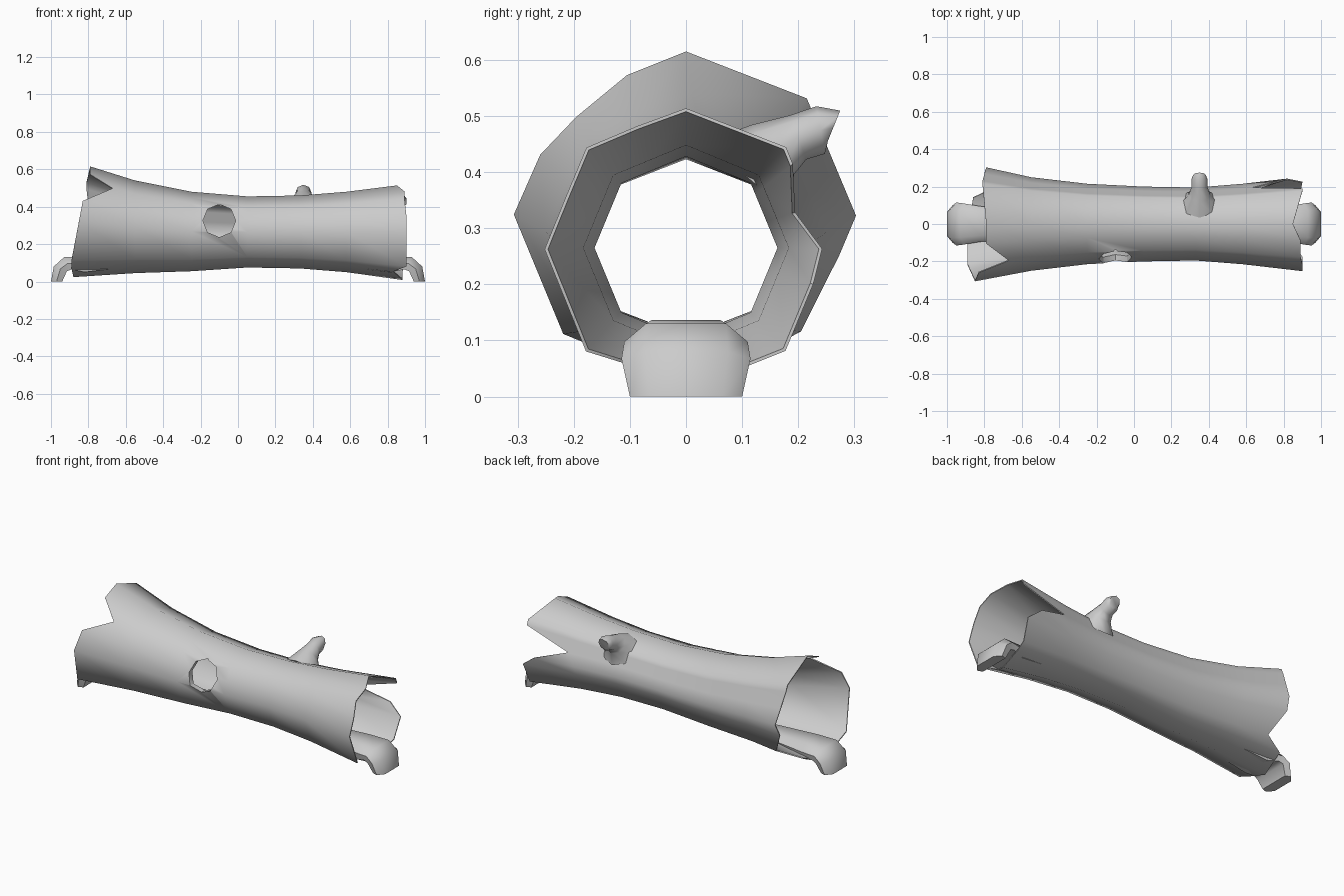
import bpy, bmesh, math
from mathutils import Vector

if "Cube" in bpy.data.objects:
    bpy.data.objects.remove(bpy.data.objects["Cube"])

# Log profile: x, top z, bottom z, half width
PROFILE = [(-0.9, .63, .022, .31), (-0.79, .615, .03, .303), (-0.55, .54, .045, .25),
           (-0.25, .48, .055, .215), (0.05, .455, .075, .2), (0.33, .46, .07, .195),
           (0.58, .48, .05, .215), (0.9, .52, .005, .252)]
# Grain lines round the log: angle, left end x, right end x (gives the broken rims)
COLUMNS = [(-90, -.88, .88), (-60, -.86, .88), (-45, -.73, .89), (-15, -.8, .9),
           (0, -.79, .82), (18, -.8, .63), (38, -.81, .9), (45, -.81, .9),
           (90, -.79, .85), (112, -.79, .89), (135, -.67, .89), (157, -.83, .9),
           (180, -.85, .9), (225, -.89, .9), (246, -.89, .83)]


def link(name, bm, angle=55):
    bmesh.ops.recalc_face_normals(bm, faces=bm.faces)
    me = bpy.data.meshes.new(name)
    bm.to_mesh(me)
    bm.free()
    ob = bpy.data.objects.new(name, me)
    bpy.context.collection.objects.link(ob)
    smooth(ob, angle)
    return ob


def smooth(ob, angle):
    bpy.ops.object.select_all(action='DESELECT')
    ob.select_set(True)
    bpy.context.view_layer.objects.active = ob
    bpy.ops.object.shade_smooth_by_angle(angle=math.radians(angle))


def bridge(bm, rings, closed=False):
    """Skin a list of vertex rings; closed joins the last ring to the first."""
    count = len(rings)
    for i in range(count if closed else count - 1):
        a, b = rings[i], rings[(i + 1) % count]
        for j in range(len(a)):
            k = (j + 1) % len(a)
            bm.faces.new((a[j], a[k], b[k], b[j]))
    if not closed:
        bm.faces.new(rings[0])
        bm.faces.new(rings[-1])


def section(x):
    for p, q in zip(PROFILE, PROFILE[1:]):
        if x <= q[0]:
            break
    t = (x - p[0]) / (q[0] - p[0])
    return [p[i] + (q[i] - p[i]) * t for i in (1, 2, 3)]


def log_point(x, deg, wall):
    top, bottom, half = section(x)
    a = math.radians(deg)
    r = math.cos(math.pi / 8) / math.cos(math.radians(deg % 45 - 22.5))
    return (x, (half - wall) * r * math.cos(a),
            (top + bottom) / 2 + ((top - bottom) / 2 - wall) * r * math.sin(a))


# Hollow trunk: outside skin out, inside skin back, joined at thin rims
bm = bmesh.new()
inner_x = [p[0] for p in PROFILE[2:-1]]
walls = [.006] + [.032] * len(inner_x) + [.006]
n = len(walls)
rings = []
for idx, inside in [(i, 0) for i in range(n)] + [(i, 1) for i in reversed(range(n))]:
    ring = []
    for deg, left, right in COLUMNS:
        x = ([left] + inner_x + [right])[idx]
        ring.append(bm.verts.new(log_point(x, deg, walls[idx] * inside)))
    rings.append(ring)
bridge(bm, rings, closed=True)
log = link("hollow_log", bm)

# Knot hole cut through the front wall
bpy.ops.mesh.primitive_cylinder_add(vertices=8, radius=.088, depth=.25,
                                    location=(-.1, -.2, .325), rotation=(math.pi / 2, 0, 0))
cutter = bpy.context.object
cutter.name = "knot_hole_cutter"
cutter.hide_render = True
mod = log.modifiers.new("knot_hole", 'BOOLEAN')
mod.operation = 'DIFFERENCE'
mod.solver = 'EXACT'
mod.object = cutter
bpy.context.view_layer.objects.active = log
bpy.ops.object.modifier_move_to_index(modifier="knot_hole", index=0)
bpy.ops.object.modifier_apply(modifier="knot_hole")
bpy.data.objects.remove(cutter)
smooth(log, 55)

# Broken branch stub on the back
bm = bmesh.new()
stub = [((.35, .11, .39), .1, 50), ((.35, .155, .44), .058, 40), ((.35, .2, .462), .042, 20),
        ((.35, .24, .475), .043, 10), ((.35, .262, .478), .034, -22)]
rings = []
for centre, r, tilt in stub:
    t = math.radians(tilt)
    up = Vector((0, -math.sin(t), math.cos(t)))
    rings.append([bm.verts.new(Vector(centre) + Vector((1, 0, 0)) * r * math.cos(a) + up * r * math.sin(a))
                  for a in [math.tau * i / 8 for i in range(8)]])
bridge(bm, rings)
link("branch_stub", bm)

# Moss bed lying along the inside and drooping over both ends: x top, z top, x bottom, z bottom, half width
half = [(1, 0, .94, 0, .1), (.985, .08, .915, .055, .115), (.93, .13, .89, .065, .11),
        (.82, .136, .82, .05, .095), (.5, .128, .5, .09, .07), (.2, .125, .2, .1, .06)]
path = half + [(-a, b, -c, d, w) for a, b, c, d, w in reversed(half)]
bm = bmesh.new()
rings = []
for xt, zt, xb, zb, w in path:
    rings.append([bm.verts.new((xb + (xt - xb) * t, w * s, zb + (zt - zb) * t))
                  for s, t in ((-.9, 0), (-1, .5), (-.65, 1), (.65, 1), (1, .5), (.9, 0))])
bridge(bm, rings)
link("moss_bed", bm)
